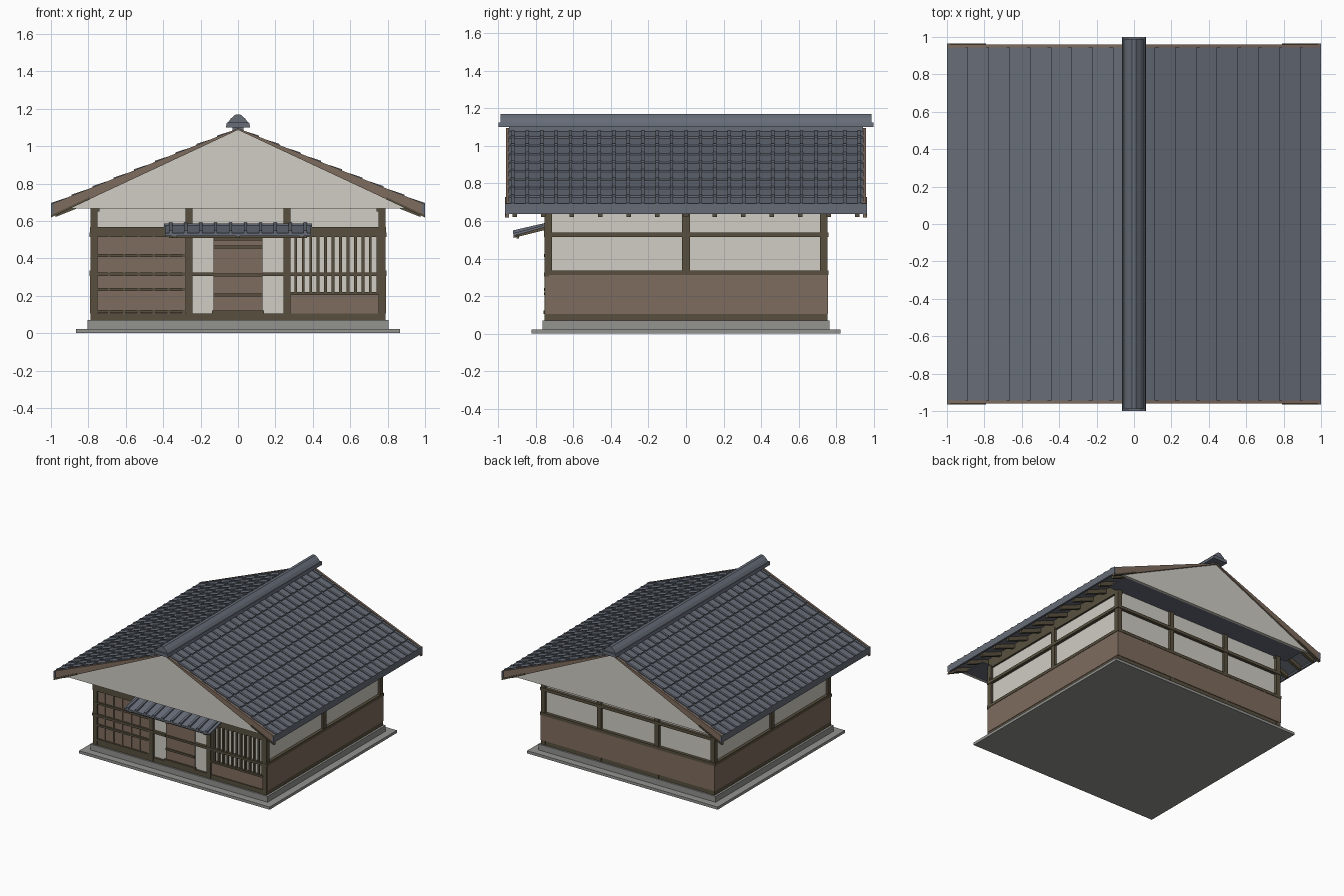
import bpy, bmesh

cube = bpy.data.objects.get("Cube")
if cube:
    bpy.data.objects.remove(cube, do_unlink=True)


def material(name, srgb):
    lin = [(c / 255 / 12.92) if c < 11 else ((c / 255 + 0.055) / 1.055) ** 2.4 for c in srgb]
    m = bpy.data.materials.new(name)
    m.use_nodes = True
    m.diffuse_color = (*lin, 1)
    m.node_tree.nodes["Principled BSDF"].inputs["Base Color"].default_value = (*lin, 1)
    return m


PLASTER = material("plaster", (208, 205, 196))
TIMBER = material("dark timber", (88, 80, 63))
BOARD = material("brown board", (127, 108, 94))
SLATE = material("slate tile", (102, 108, 119))
STONE = material("stone", (147, 147, 144))


def prism(pts, axis, lo, hi):
    """Profile swept along an axis: pts are (x, z) for y, (y, z) for x."""
    place = (lambda p, t: (p[0], t, p[1])) if axis == "y" else (lambda p, t: (t, p[0], p[1]))
    return [[place(p, t) for p in pts] for t in (lo, hi)]


def box(x0, x1, y0, y1, z0, z1):
    return prism([(x0, z0), (x1, z0), (x1, z1), (x0, z1)], "y", y0, y1)


def mirror(solids, axis):
    """The solids plus their mirror images across x (0) or y (1)."""
    flip = lambda v: tuple(-c if i == axis else c for i, c in enumerate(v))
    return solids + [[[flip(v) for v in ring] for ring in s] for s in solids]


def part(name, mat, solids):
    bm = bmesh.new()
    for ends in solids:
        a, b = [[bm.verts.new(v) for v in ring] for ring in ends]
        bm.faces.new(a)
        bm.faces.new(b)
        for i in range(len(a)):
            j = (i + 1) % len(a)
            bm.faces.new((a[i], a[j], b[j], b[i]))
    bmesh.ops.recalc_face_normals(bm, faces=bm.faces)
    mesh = bpy.data.meshes.new(name)
    bm.to_mesh(mesh)
    bm.free()
    mesh.materials.append(mat)
    ob = bpy.data.objects.new(name, mesh)
    bpy.context.collection.objects.link(ob)
    return ob


# Stone base and plaster walls
part("foundation", STONE, [box(-.865, .865, -.825, .825, 0, .022),
                           box(-.805, .805, -.765, .765, .022, .07)])
part("walls", PLASTER, [box(-.77, .77, -.735, .735, .07, .67)])
part("sill_beam", TIMBER, [box(-.788, .788, -.752, .752, .07, .105)])

# Posts on all four sides
posts = mirror(mirror([box(.75, .788, .715, .755, .07, .67)], 0), 1)
posts += mirror(mirror([box(.243, .281, .72, .755, .07, .67)], 0), 1)
posts += mirror([box(.75, .788, -.02, .02, .07, .67)], 0)
part("posts", TIMBER, posts)

# Wainscot and rails on the sides and back
part("wainscot", BOARD, mirror([box(.76, .791, -.75, .757, .105, .312)], 0)
     + [box(-.791, .791, .73, .757, .105, .312)])
rails = []
for z in (.311, .514):
    rails += mirror([box(.76, .794, -.755, .755, z, z + .024)], 0)
    rails += [box(-.794, .794, .73, .76, z, z + .024)]
part("wall_rails", TIMBER, rails)
part("wall_plates", TIMBER, mirror([box(.74, .785, -.75, .75, .65, .735)], 0))

# Front beams
part("front_lintel", TIMBER, [box(-.79, .79, -.757, -.73, .514, .568)])
part("front_rail", TIMBER, mirror([box(.13, .794, -.758, -.73, .305, .325)], 0))

# Front left-hand lattice
part("lattice_panel", BOARD, [box(-.755, -.28, -.742, -.73, .105, .514)])
part("lattice_slats", BOARD,
     [box(x - .006, x + .006, -.75, -.74, .105, .514) for x in [-.69 + .08 * i for i in range(6)]])
part("lattice_rails", TIMBER,
     [box(-.775, -.275, -.756, -.74, z - .008, z + .008) for z in (.115, .235, .415)])

# Barred window
part("window_apron", BOARD, [box(.28, .755, -.744, -.73, .105, .21)])
part("window_ledge", TIMBER, [box(.28, .77, -.756, -.73, .205, .22)])
part("window_bars", TIMBER,
     [box(x - .007, x + .007, -.751, -.735, .215, .514) for x in [.308 + .04 * i for i in range(12)]])

# Sliding door
part("door", BOARD, [box(-.13, .13, -.745, -.73, .105, .514)])
part("door_rails", TIMBER, [box(-.13, .13, -.754, -.74, z - .008, z + .008)
                            for z in (.205, .312, .46, .505)])
part("door_step", TIMBER, [box(-.14, .14, -.76, -.74, .105, .122)])

# Canopy over the door: sloping sheet, battens and brackets
part("canopy", SLATE, [prism([(-.74, .57), (-.92, .52), (-.92, .535), (-.74, .583)], "x", -.39, .39)])
part("canopy_battens", SLATE,
     [prism([(-.74, .58), (-.922, .532), (-.922, .55), (-.74, .592)], "x", x - .009, x + .009)
      for x in [-.36 + .08 * i for i in range(10)]] + [box(-.395, .395, -.765, -.74, .565, .587)])
part("canopy_brackets", TIMBER,
     [prism([(-.74, .555), (-.92, .51), (-.92, .522), (-.74, .575)], "x", x - .012, x + .012)
      for x in (-.34, 0, .34)] + [box(-.37, .37, -.905, -.89, .508, .524)])


# Main roof
def top(x):
    return 1.085 - .405 * x


part("roof_deck", SLATE, mirror([prism([(0, top(0)), (1, top(1)), (1, top(1) - .035),
                                        (0, top(0) - .035)], "y", -.945, .945)], 0))

# Overlapping tile courses with cover ribs
courses, ribs = [], []
STEP = 1 / 9
for i in range(9):
    a, b = i * STEP, (i + 1) * STEP
    lap = lambda lo, hi: [(a, top(a) - .005), (b, top(b) - .005), (b, top(b) + hi), (a, top(a) + lo)]
    courses.append(prism(lap(.001, .01), "y", -.945, .945))
    for k in range(25):
        y = (k - 12) * .077
        ribs.append(prism(lap(.008, .017), "y", y - .009, y + .009))
part("tile_courses", SLATE, mirror(courses, 0))
part("tile_ribs", SLATE, mirror(ribs, 0))
part("eave_edge", SLATE, mirror([box(.985, 1, -.965, .965, .638, .692)], 0))

# Rafters below the eaves
part("rafters", TIMBER, mirror(
    [prism([(.74, top(.74) - .03), (.975, top(.975) - .03), (.975, .622), (.74, .715)],
           "y", y - .012, y + .012) for y in [(i - 6) * .152 for i in range(13)]], 0))

# Gables, barge boards and soffit
part("gables", PLASTER, mirror([prism([(-.9, .668), (.9, .668), (0, 1.088)], "y", .925, .947)], 1))
barge = [(0, 1.096), (1, .69), (1, .62), (0, 1.087)]
part("barge_boards", BOARD, mirror(mirror([prism(barge, "y", .943, .96)], 0), 1))
trim = [(.79, .717), (1, .619), (1, .631), (.79, .729)]
part("barge_trim", TIMBER, mirror(mirror([prism(trim, "y", .943, .966)], 0), 1))
part("gable_soffit", SLATE, mirror([box(-.86, .86, .73, .93, .67, .678)], 1))

# Ridge
part("ridge_base", SLATE, [prism([(-.065, 1.1), (.065, 1.1), (.06, 1.126), (-.06, 1.126)], "y", -1, 1)])
part("ridge_cap", SLATE, [prism([(-.058, 1.12), (.058, 1.12), (.038, 1.148), (.012, 1.17),
                                 (-.012, 1.17), (-.038, 1.148)], "y", -.988, .988)])
part("ridge_core", SLATE, [box(-.03, .03, -.945, .945, 1.05, 1.11)])
